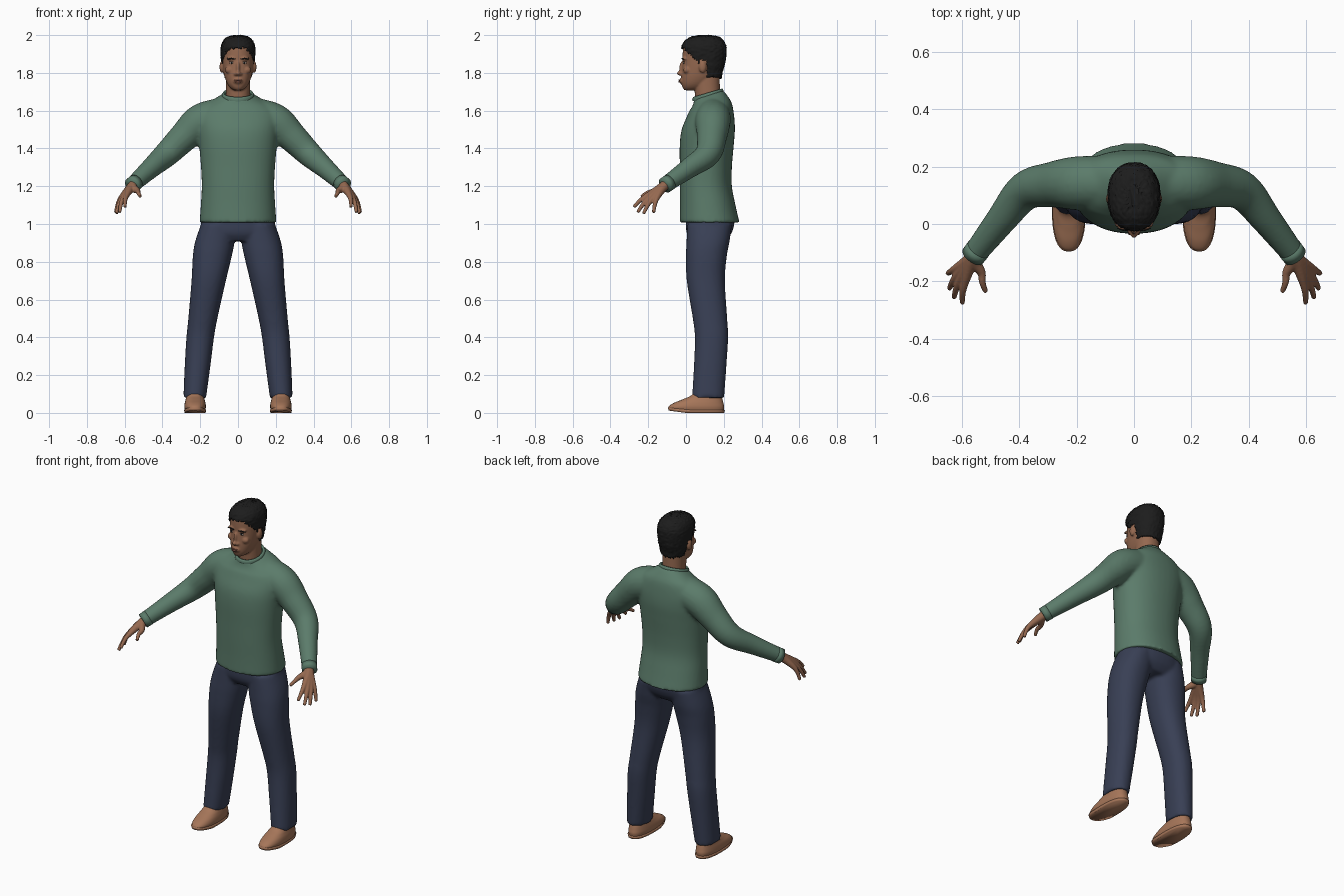
import bpy, bmesh, math, random
from mathutils import Vector, Matrix

random.seed(4)
cube = bpy.data.objects.get("Cube")
if cube:
    bpy.data.objects.remove(cube, do_unlink=True)


def material(name, rgb):
    m = bpy.data.materials.new(name)
    m.use_nodes = True
    m.diffuse_color = (*rgb, 1)
    m.node_tree.nodes["Principled BSDF"].inputs["Base Color"].default_value = (*rgb, 1)
    return m


SKIN = material("brown skin", (0.30, 0.14, 0.08))
HAIR = material("black hair", (0.012, 0.012, 0.012))
KNIT = material("green knit", (0.105, 0.2, 0.145))
DENIM = material("navy denim", (0.04, 0.05, 0.09))
LEATHER = material("tan leather", (0.38, 0.18, 0.10))
LIP = material("lip", (0.22, 0.085, 0.06))
EYE = material("eye white", (0.42, 0.36, 0.32))
SIDES = (1, -1)


def smooth_path(keys, steps):
    """Catmull-Rom interpolation through tuples of any length."""
    k = [keys[0], *keys, keys[-1]]
    out = []
    for a, b, c, d in zip(k, k[1:], k[2:], k[3:]):
        for i in range(steps):
            t = i / steps
            out.append([q + t / 2 * (r - p + t * (2 * p - 5 * q + 4 * r - s + t * (3 * (q - r) + s - p)))
                        for p, q, r, s in zip(a, b, c, d)])
    return out + [list(keys[-1])]


def skin_rings(bm, rings):
    rows = [[bm.verts.new(p) for p in ring] for ring in rings]
    for a, b in zip(rows, rows[1:]):
        for i in range(len(a)):
            j = (i + 1) % len(a)
            bm.faces.new((a[i], a[j], b[j], b[i]))
    bm.faces.new(rows[0])
    bm.faces.new(rows[-1])
    return [v for row in rows for v in row]


def loft(bm, keys, side=1, power=2.2, n=40, steps=6):
    """Stack of level ovals: x, y, z, half width, half depth."""
    rings = []
    for x, y, z, rx, ry in smooth_path(keys, steps):
        ring = []
        for i in range(n):
            a = math.tau * i / n
            c, s = math.cos(a), math.sin(a)
            ring.append((side * (x + rx * math.copysign(abs(c) ** (2 / power), c)),
                         y + ry * math.copysign(abs(s) ** (2 / power), s), z))
        rings.append(ring)
    return skin_rings(bm, rings)


def tube(bm, keys, side=1, n=20, steps=6):
    """Round limb along a path: x, y, z, radius."""
    pts = smooth_path(keys, steps)
    rings = []
    for i, p in enumerate(pts):
        t = Vector(pts[min(i + 1, len(pts) - 1)][:3]) - Vector(pts[max(i - 1, 0)][:3])
        u = t.cross(Vector((0, 0.8, -0.6))).normalized()
        v = t.cross(u).normalized()
        ring = []
        for j in range(n):
            a = math.tau * j / n
            q = Vector(p[:3]) + p[3] * (u * math.cos(a) + v * math.sin(a))
            ring.append((side * q.x, q.y, q.z))
        rings.append(ring)
    return skin_rings(bm, rings)


def ball(bm, centre, radii):
    m = Matrix.Translation(centre) @ Matrix.Diagonal((*radii, 1))
    bmesh.ops.create_uvsphere(bm, u_segments=20, v_segments=12, radius=1, matrix=m)


def finish(bm, name, mat, voxel=0, relax=4):
    bmesh.ops.recalc_face_normals(bm, faces=bm.faces[:])
    for f in bm.faces:
        f.smooth = True
    me = bpy.data.meshes.new(name)
    bm.to_mesh(me)
    bm.free()
    me.materials.append(mat)
    ob = bpy.data.objects.new(name, me)
    bpy.context.collection.objects.link(ob)
    if voxel:
        r = ob.modifiers.new("merge", "REMESH")
        r.mode, r.voxel_size, r.use_smooth_shade = "VOXEL", voxel, True
        s = ob.modifiers.new("relax", "SMOOTH")
        s.factor, s.iterations = 0.5, relax
    return ob


# Sweater: body with a neckline that dips at the front, and two sleeves
bm = bmesh.new()
body = loft(bm, [(0, .125, 1.008, .203, .158), (0, .115, 1.1, .197, .147), (0, .105, 1.2, .192, .138),
                 (0, .105, 1.3, .196, .138), (0, .11, 1.42, .206, .143), (0, .118, 1.5, .215, .141),
                 (0, .13, 1.57, .22, .125), (0, .137, 1.63, .185, .107), (0, .13, 1.67, .125, .09),
                 (0, .118, 1.705, .078, .076)])
for v in body:
    v.co.z -= max(0, v.co.z - 1.6) * 3 * (.18 - v.co.y)
for s in SIDES:
    tube(bm, [(.1, .145, 1.575, .092), (.2, .142, 1.54, .094), (.285, .137, 1.462, .08),
              (.378, .115, 1.37, .068), (.462, .015, 1.295, .054), (.558, -.108, 1.208, .042)], s)
finish(bm, "sweater", KNIT, .01, 5)

# Ribbed collar and cuffs
bm = bmesh.new()
band = []
for i in range(40):
    a = math.tau * i / 40
    y = .116 + .073 * math.sin(a)
    band.append(Vector((.075 * math.cos(a), y, 1.708 - .31 * (.18 - y))))
skin = [[p + Vector((p.x * k, (p.y - .116) * k, h)) for p in band]
        for k, h in ((.12, -.016), (.14, -.004), (.06, .007), (-.06, .004), (-.08, -.02))]
skin_rings(bm, skin)
bmesh.ops.delete(bm, geom=[f for f in bm.faces if len(f.verts) > 4], context="FACES_ONLY")
finish(bm, "collar", KNIT)
bm = bmesh.new()
for s in SIDES:
    tube(bm, [(.542, -.087, 1.222, .044), (.562, -.113, 1.204, .043)], s, steps=1)
finish(bm, "cuffs", KNIT)

# Trousers: hips and two legs
bm = bmesh.new()
loft(bm, [(0, .128, 1.05, .185, .125), (0, .128, 1.0, .197, .128), (0, .122, .95, .2, .118),
          (0, .118, .91, .17, .09)])
for s in SIDES:
    loft(bm, [(.105, .125, 1.0, .09, .118), (.122, .117, .91, .104, .114), (.136, .108, .83, .103, .108),
              (.155, .105, .7, .091, .101), (.186, .127, .5, .077, .091), (.2, .135, .4, .073, .088),
              (.214, .128, .25, .068, .086), (.229, .117, .08, .06, .085)], s)
finish(bm, "trousers", DENIM, .01, 4)

# Shoes: upper and sole
for s in SIDES:
    label = "left" if s > 0 else "right"
    bm = bmesh.new()
    loft(bm, [(.227, .056, .012, .053, .143), (.227, .055, .032, .057, .147), (.227, .066, .052, .055, .132),
              (.227, .088, .072, .05, .105), (.228, .108, .095, .045, .078), (.229, .118, .14, .042, .062)],
         s, 2.4)
    finish(bm, label + "_shoe", LEATHER)
    bm = bmesh.new()
    sole = loft(bm, [(.227, .055, 0, .055, .147), (.227, .055, .016, .059, .151)], s, 2.5, steps=1)
    for v in sole:
        v.co.z += .012 * max(0, -v.co.y / .09)
    finish(bm, label + "_sole", LEATHER)

# Hands: each finger runs from the wrist through its knuckle
fingers = [((.588, -.198, 1.155), (.598, -.276, 1.09)), ((.602, -.188, 1.146), (.627, -.256, 1.062)),
           ((.612, -.173, 1.14), (.643, -.225, 1.055)), ((.617, -.153, 1.14), (.648, -.172, 1.06)),
           ((.532, -.168, 1.175), (.516, -.236, 1.145))]
for s in SIDES:
    bm = bmesh.new()
    for knuckle, tip in fingers:
        k, t = Vector(knuckle), Vector(tip)
        wrist = Vector((.562, -.118, 1.2)).lerp(k, .15)
        mid = k.lerp(t, .5) + Vector((.004, -.002, .005))
        tube(bm, [(.535, -.08, 1.23, .026), (*wrist, .024), (*k, .0155), (*mid, .0115), (*t, .009)],
             s, 14)
    finish(bm, "left_hand" if s > 0 else "right_hand", SKIN, .004, 3)

# Head: neck, skull, nose, brows, cheeks and ears
bm = bmesh.new()
loft(bm, [(0, .12, 1.6, .066, .066), (0, .113, 1.7, .063, .067), (0, .108, 1.8, .064, .07)])
loft(bm, [(0, .03, 1.708, .022, .038), (0, .042, 1.722, .042, .06), (0, .053, 1.745, .058, .077),
          (0, .07, 1.78, .071, .095), (0, .086, 1.82, .079, .108), (0, .092, 1.86, .083, .111),
          (0, .094, 1.9, .084, .112), (0, .096, 1.94, .08, .108), (0, .098, 1.975, .058, .08),
          (0, .1, 1.988, .03, .04)])
ball(bm, (0, -.024, 1.825), (.01, .012, .034))
ball(bm, (0, -.031, 1.798), (.014, .018, .012))
ball(bm, (0, -.02, 1.757), (.026, .017, .016))
for s in SIDES:
    ball(bm, (s * .012, -.025, 1.794), (.011, .012, .009))
    ball(bm, (s * .032, -.008, 1.876), (.028, .014, .008))
    ball(bm, (s * .045, .005, 1.815), (.024, .02, .02))
    ball(bm, (s * .085, .088, 1.832), (.013, .02, .032))
head = finish(bm, "head", SKIN, .005, 3)

# Facial details rest on the face surface
bpy.context.view_layer.update()
face = head.evaluated_get(bpy.context.evaluated_depsgraph_get())


def detail(name, mat, spots):
    bm = bmesh.new()
    for x, z, radii, lift in spots:
        hit, p, _, _ = face.ray_cast(Vector((x, -1, z)), Vector((0, 1, 0)))
        ball(bm, (x, (p.y if hit else -.02) - lift, z), radii)
    finish(bm, name, mat)


detail("eyes", EYE, [(s * .033, 1.853, (.013, .004, .005), 0) for s in SIDES])
detail("irises", HAIR, [(s * .033, 1.853, (.0055, .004, .005), .001) for s in SIDES])
detail("eyelids", HAIR, [(s * .033, 1.859, (.015, .004, .0018), .001) for s in SIDES])
detail("eyebrows", HAIR, [(s * x, 1.877 - abs(x - .036) * .25, (.008, .0035, .0032), 0)
                          for s in SIDES for x in (.02, .028, .036, .044, .051)])
detail("lips", LIP, [(0, 1.762, (.022, .004, .004), 0), (0, 1.753, (.019, .005, .005), 0)])

# Hair: rough cap trimmed along a hairline that clears the ears
bm = bmesh.new()
cap = loft(bm, [(0, .125, 1.75, .06, .06), (0, .112, 1.8, .077, .08), (0, .1, 1.85, .087, .106),
                (0, .096, 1.9, .091, .117), (0, .095, 1.94, .09, .118), (0, .096, 1.97, .078, .102),
                (0, .1, 1.99, .056, .074), (0, .1, 1.998, .025, .032)], n=80, steps=7)


def hairline(y):
    if y < .072:
        return 1.93 - max(0, y + .01)
    return 1.865 if y < .112 else 1.775


for v in cap:
    v.co += Vector([random.uniform(-.0025, .0025) for _ in range(3)])
trim = [f for f in bm.faces if f.calc_center_median().z
        < hairline(f.calc_center_median().y) + random.uniform(-.006, .006)]
bmesh.ops.delete(bm, geom=trim, context="FACES")
hair = finish(bm, "hair", HAIR)
shell = hair.modifiers.new("thickness", "SOLIDIFY")
shell.thickness, shell.offset = .01, -1
